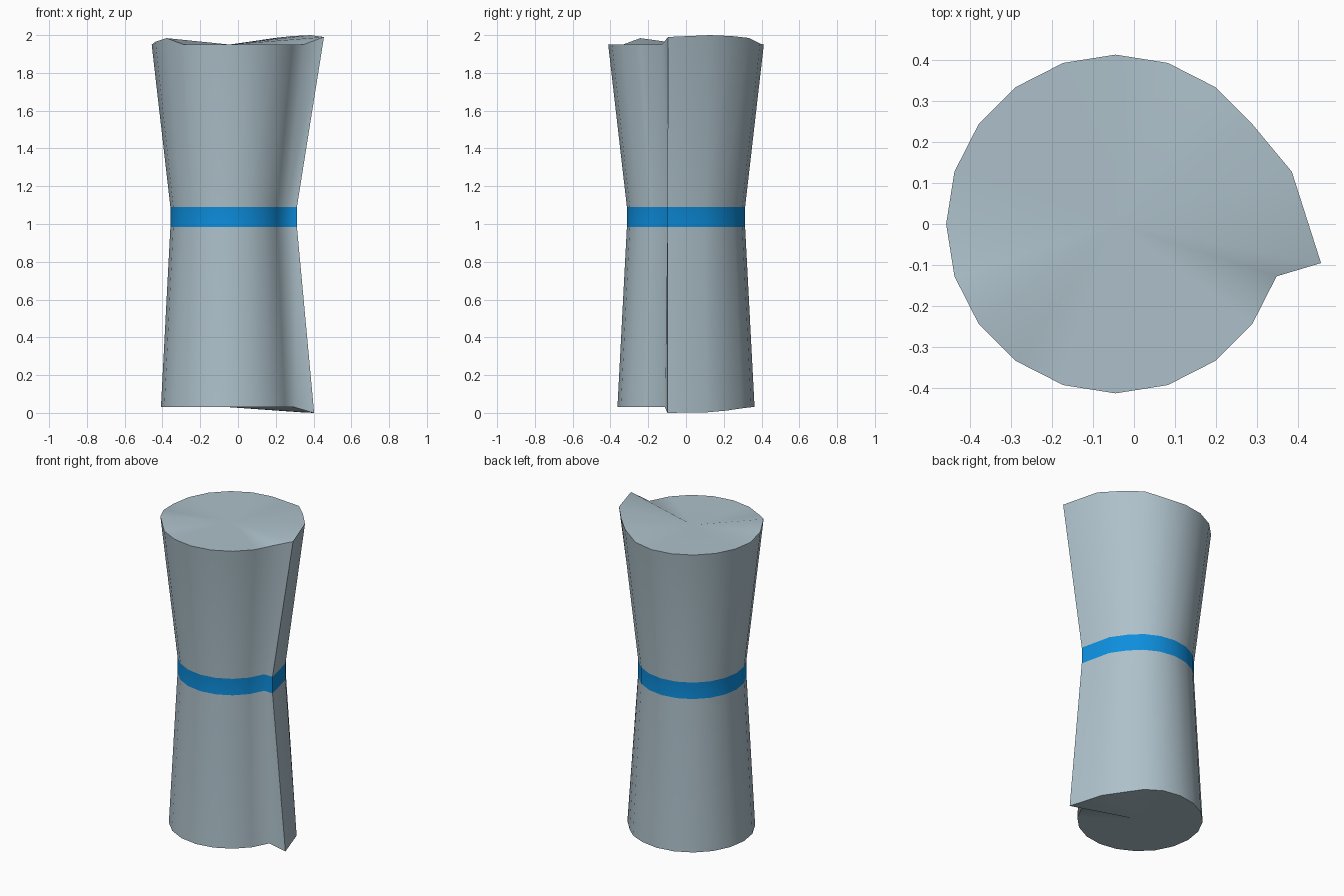
import bpy, bmesh, math

if "Cube" in bpy.data.objects:
    bpy.data.objects.remove(bpy.data.objects["Cube"])

def material(name, rgb):
    m = bpy.data.materials.new(name)
    m.diffuse_color = (*rgb, 1)
    m.use_nodes = True
    m.node_tree.nodes["Principled BSDF"].inputs["Base Color"].default_value = m.diffuse_color
    return m

grey = material("pale blue grey", (0.42, 0.53, 0.59))
blue = material("bright blue", (0.004, 0.27, 0.72))

SIDES, CX = 20, -0.045

# rings: z, radius, tip of the lip (x, y), bulge of the next corner
RINGS = [(0.03, 0.363, (0.403, -0.098), 0.035),
         (0.985, 0.313, (0.312, -0.098), 0.015),
         (1.09, 0.313, (0.312, -0.098), 0.015),
         (1.95, 0.412, (0.455, -0.095), 0.037)]
# height offsets of the raised corners on the two ends
LIFT = {0: {0: -0.03, 1: -0.027, 2: -0.018, 3: -0.006},
        3: {0: 0.04, 1: 0.05, 2: 0.046, 3: 0.035, 4: 0.008, 11 + 1: 0.034, 11: 0.0}}
LIFT[3] = {0: 0.04, 1: 0.05, 2: 0.045, 3: 0.035, 4: 0.005, 11: 0.015, 12: 0.034, 8: 0.034, 9: 0.015}
LIFT[3] = {0: 0.04, 1: 0.05, 2: 0.045, 3: 0.035, 4: 0.005, 12: 0.034, 11: 0.015}

# body: lofted waisted column with one folded lip
bm = bmesh.new()
rings = []
for k, (z, r, tip, bulge) in enumerate(RINGS):
    ring = []
    for i in range(SIDES):
        a = math.tau * i / SIDES
        x, y = CX + r * math.cos(a), r * math.sin(a)
        if i == 0:
            x, y = tip
        elif i == 1:
            x += bulge
        ring.append(bm.verts.new((x, y, z + LIFT.get(k, {}).get(i, 0))))
    rings.append(ring)

for k in range(3):
    for i in range(SIDES):
        j = (i + 1) % SIDES
        f = bm.faces.new((rings[k][i], rings[k][j], rings[k + 1][j], rings[k + 1][i]))
        f.material_index = 1 if k == 1 else 0   # painted waist band

# end caps fanned from a centre point
for ring, z in ((rings[0], 0.03), (rings[3], 1.95)):
    c = bm.verts.new((CX, 0, z))
    for i in range(SIDES):
        bm.faces.new((c, ring[i], ring[(i + 1) % SIDES]))
bmesh.ops.recalc_face_normals(bm, faces=bm.faces)

mesh = bpy.data.meshes.new("banded_column")
bm.to_mesh(mesh)
bm.free()
mesh.materials.append(grey)
mesh.materials.append(blue)
obj = bpy.data.objects.new("banded_column", mesh)
bpy.context.collection.objects.link(obj)
bpy.context.view_layer.objects.active = obj
obj.select_set(True)
bpy.ops.object.shade_smooth_by_angle(angle=math.radians(60))
